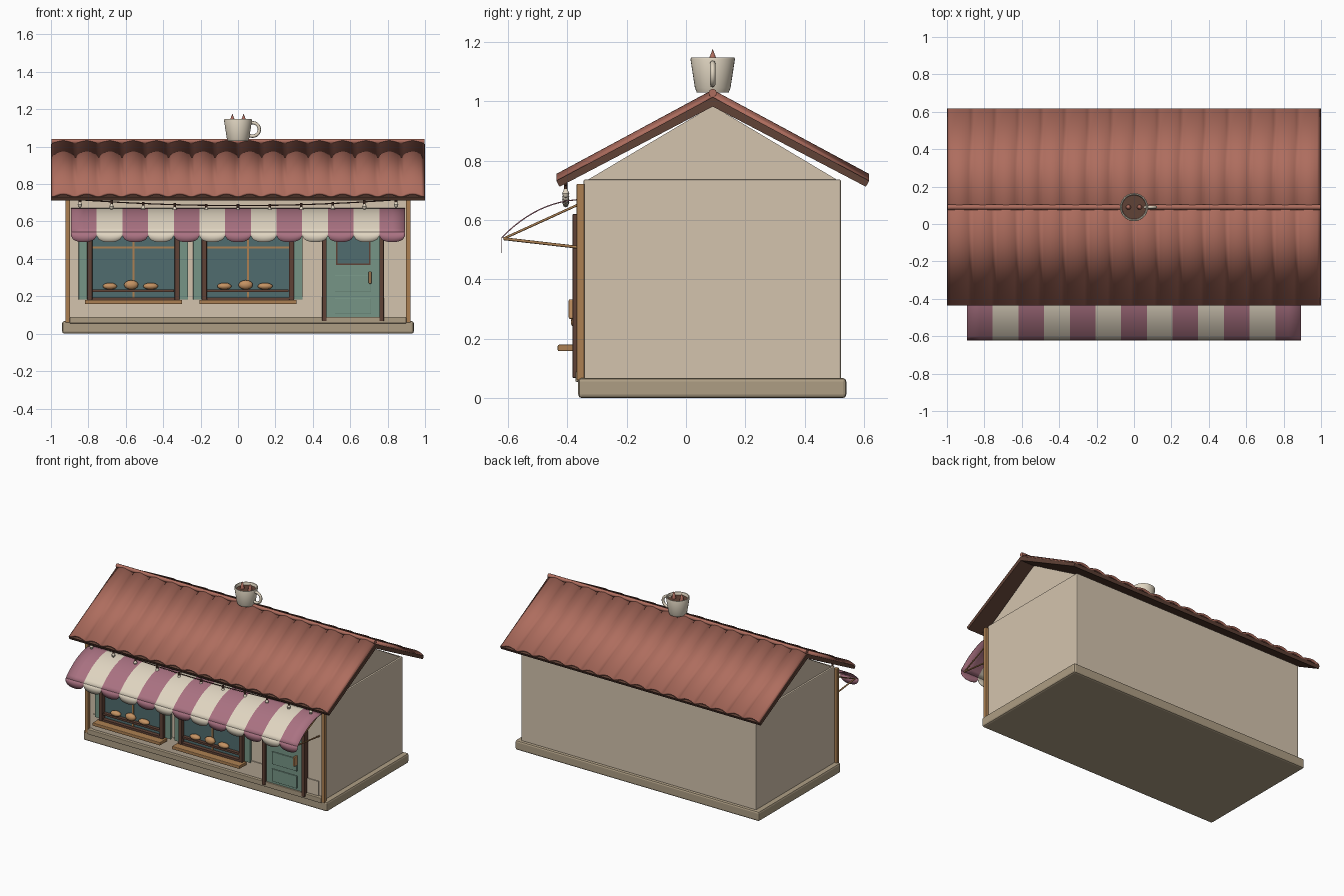
import bpy, bmesh, math
from mathutils import Vector

if "Cube" in bpy.data.objects:
    bpy.data.objects.remove(bpy.data.objects["Cube"])


def mat(name, r, g, b):
    m = bpy.data.materials.new(name)
    lin = [((c / 255 + 0.055) / 1.055) ** 2.4 for c in (r, g, b)]
    m.diffuse_color = (*lin, 1)
    m.use_nodes = True
    m.node_tree.nodes["Principled BSDF"].inputs["Base Color"].default_value = m.diffuse_color
    return m


WALL = mat("wall_beige", 212, 196, 174)
STONE = mat("plinth_tan", 174, 158, 132)
TILE = mat("terracotta", 174, 109, 94)
DARK = mat("dark_brown", 96, 66, 54)
MAUVE = mat("mauve", 170, 114, 130)
CREAM = mat("cream", 224, 213, 193)
GREEN = mat("sage_green", 118, 149, 134)
GLASS = mat("glass_teal", 80, 108, 110)
WOOD = mat("ochre_wood", 172, 128, 82)
BREAD = mat("bread", 196, 146, 98)


def finish(name, bm, mats, smooth=False, bevel=0):
    me = bpy.data.meshes.new(name)
    bm.to_mesh(me)
    bm.free()
    ob = bpy.data.objects.new(name, me)
    bpy.context.collection.objects.link(ob)
    for m in mats:
        me.materials.append(m)
    if smooth:
        bpy.ops.object.select_all(action='DESELECT')
        ob.select_set(True)
        bpy.context.view_layer.objects.active = ob
        bpy.ops.object.shade_smooth_by_angle(angle=math.radians(35))
    if bevel:
        b = ob.modifiers.new("bevel", 'BEVEL')
        b.width, b.segments = bevel, 2
    return ob


def box(name, x0, x1, y0, y1, z0, z1, m, bevel=0):
    bm = bmesh.new()
    bmesh.ops.create_cube(bm, size=1)
    for v in bm.verts:
        v.co = ((x0 + x1) / 2 + v.co.x * (x1 - x0), (y0 + y1) / 2 + v.co.y * (y1 - y0),
                (z0 + z1) / 2 + v.co.z * (z1 - z0))
    return finish(name, bm, [m], bevel=bevel)


def prism(name, pts, hx, m):
    # y-z outline extruded along x
    bm = bmesh.new()
    f = bm.faces.new([bm.verts.new((-hx, y, z)) for y, z in pts])
    r = bmesh.ops.extrude_face_region(bm, geom=[f])
    for v in r["geom"]:
        if isinstance(v, bmesh.types.BMVert):
            v.co.x = hx
    bmesh.ops.recalc_face_normals(bm, faces=bm.faces)
    return finish(name, bm, [m])


def sheet(name, hx, cols, sub, rows, fn, mats, thick):
    # strips side by side; fn(f, v) gives y, z for f across one strip
    bm = bmesh.new()
    n = cols * sub
    g = [[bm.verts.new((-hx + 2 * hx * i / n, *fn((i % sub) / sub, j / rows)))
          for i in range(n + 1)] for j in range(rows + 1)]
    for j in range(rows):
        for i in range(n):
            f = bm.faces.new((g[j][i], g[j][i + 1], g[j + 1][i + 1], g[j + 1][i]))
            f.material_index = (i // sub) % len(mats)
    bmesh.ops.recalc_face_normals(bm, faces=bm.faces)
    if sum(f.normal.dot(Vector((0, -0.5, 1))) for f in bm.faces) < 0:
        bmesh.ops.reverse_faces(bm, faces=bm.faces)
    ob = finish(name, bm, mats, smooth=True)
    s = ob.modifiers.new("thickness", 'SOLIDIFY')
    s.thickness, s.offset = thick, -1
    return ob


def lathe(name, prof, m, x, y, seg=32):
    bm = bmesh.new()
    vs = [bm.verts.new((r, 0, z)) for r, z in prof]
    es = [bm.edges.new(p) for p in zip(vs, vs[1:])]
    bmesh.ops.spin(bm, geom=vs + es, cent=(0, 0, 0), axis=(0, 0, 1), angle=2 * math.pi, steps=seg)
    bmesh.ops.remove_doubles(bm, verts=bm.verts, dist=1e-5)
    bmesh.ops.recalc_face_normals(bm, faces=bm.faces)
    bmesh.ops.translate(bm, verts=bm.verts, vec=(x, y, 0))
    return finish(name, bm, [m], smooth=True)


def tube(name, pts, r, m, cyclic=False):
    cu = bpy.data.curves.new(name, 'CURVE')
    cu.dimensions, cu.bevel_depth, cu.bevel_resolution, cu.use_fill_caps = '3D', r, 2, True
    s = cu.splines.new('POLY')
    s.points.add(len(pts) - 1)
    for p, c in zip(s.points, pts):
        p.co = (*c, 1)
    s.use_cyclic_u = cyclic
    cu.materials.append(m)
    ob = bpy.data.objects.new(name, cu)
    bpy.context.collection.objects.link(ob)


# Plinth, walls and gables
box("plinth", -0.94, 0.94, -0.363, 0.54, 0, 0.068, STONE, 0.012)
box("walls", -0.905, 0.905, -0.345, 0.522, 0.05, 0.737, WALL, 0.006)
prism("gable", [(-0.34, 0.73), (0.09, 0.985), (0.518, 0.73)], 0.893, WALL)
box("facade_base_strip", -0.9, 0.9, -0.373, -0.34, 0.055, 0.09, STONE, 0.004)
for s in (-1, 1):
    a, b = sorted((s * 0.898, s * 0.923))
    box("corner_post", a, b, -0.368, -0.342, 0.06, 0.722, WOOD, 0.003)
box("wall_panel_long", -0.87, 0.45, -0.352, -0.343, 0.09, 0.195, WALL)
box("wall_panel_short", 0.78, 0.865, -0.352, -0.343, 0.09, 0.19, WALL)

# Roof: dark boards, rounded tile columns, ridge
prism("roof_boards", [(-0.437, 0.732), (0.09, 1.014), (0.617, 0.732), (0.606, 0.712),
                      (0.09, 0.982), (-0.426, 0.712)], 1.0, DARK)
for s in (-1, 1):
    sheet("roof_tiles", 0.996, 16, 8, 1,
          lambda f, v: (0.09 + s * 0.527 * v, 1.02 - 0.284 * v + 0.019 * (1 - (2 * f - 1) ** 2)),
          [TILE], 0.014)
tube("ridge_cap", [(-0.996, 0.09, 1.028), (0.996, 0.09, 1.028)], 0.014, TILE)

# Cup on the ridge
lathe("cup", [(0, 1.03), (0.054, 1.03), (0.06, 1.045), (0.075, 1.142), (0.073, 1.147),
              (0.068, 1.147), (0.066, 1.142), (0.055, 1.06), (0, 1.06)], CREAM, 0, 0.09)
lathe("coffee", [(0, 1.128), (0.064, 1.128), (0.062, 1.11), (0, 1.11)], DARK, 0, 0.09)
tube("cup_handle", [(0.078 + 0.036 * math.cos(t * math.pi / 12), 0.09,
                     1.092 + 0.036 * math.sin(t * math.pi / 12)) for t in range(24)],
     0.009, CREAM, True)
for x in (-0.03, 0.03):
    lathe("steam", [(0, 1.12), (0.015, 1.12), (0.01, 1.15), (0, 1.176)], TILE, x, 0.09, 12)


# Awning with scalloped valance and side arms
def canopy(f, v):
    a, b, c = (-0.35, 0.671), (-0.50, 0.668), (-0.622, 0.542)
    return [(1 - v) ** 2 * p + 2 * v * (1 - v) * q + v * v * r for p, q, r in zip(a, b, c)]


def valance(f, v):
    return -0.622, 0.543 - v * (0.02 + 0.034 * math.sqrt(max(0, 1 - (2 * f - 1) ** 2)))


sheet("awning", 0.893, 13, 2, 12, canopy, [MAUVE, CREAM], 0.004)
sheet("awning_valance", 0.893, 13, 12, 2, valance, [MAUVE, CREAM], 0.003)
for x in (-0.87, 0.87):
    tube("awning_arm_low", [(x, -0.345, 0.506), (x, -0.615, 0.537)], 0.005, WOOD)
    tube("awning_arm_high", [(x, -0.345, 0.66), (x, -0.615, 0.537)], 0.004, WOOD)


# Light string under the eave
def sag(x):
    return 0.685 + 0.035 * (x / 0.9) ** 2


tube("light_wire", [(x / 10, -0.405, sag(x / 10)) for x in range(-9, 10)], 0.003, DARK)
for i in range(-5, 6):
    x = i * 0.169
    z = sag(x)
    lathe("bulb_socket", [(0, z + 0.008), (0.007, z + 0.008), (0.007, z - 0.012), (0, z - 0.012)],
          DARK, x, -0.405, 10)
    lathe("bulb", [(0, z - 0.01), (0.006, z - 0.012), (0.012, z - 0.026), (0.008, z - 0.038),
                   (0, z - 0.043)], CREAM, x, -0.405, 12)

# Shop windows with shutters, sill, shelf and bread
for c in (-0.559, 0.053):
    box("window_glass", c - 0.225, c + 0.225, -0.353, -0.344, 0.19, 0.6, GLASS)
    for s in (-1, 1):
        a, b = sorted((c + s * 0.22, c + s * 0.247))
        box("window_frame_side", a, b, -0.382, -0.344, 0.18, 0.612, DARK, 0.003)
        a, b = sorted((c + s * 0.245, c + s * 0.293))
        box("shutter", a, b, -0.36, -0.344, 0.182, 0.605, GREEN, 0.003)
    box("window_frame_top", c - 0.22, c + 0.22, -0.38, -0.344, 0.587, 0.61, DARK)
    box("window_frame_bottom", c - 0.22, c + 0.22, -0.38, -0.344, 0.18, 0.194, DARK)
    box("mullion_vertical", c - 0.005, c + 0.005, -0.36, -0.35, 0.19, 0.6, WOOD)
    box("mullion_horizontal", c - 0.22, c + 0.22, -0.36, -0.35, 0.455, 0.465, WOOD)
    box("window_sill", c - 0.26, c + 0.26, -0.432, -0.344, 0.158, 0.18, WOOD, 0.004)
    box("bread_shelf", c - 0.218, c + 0.218, -0.376, -0.35, 0.222, 0.236, DARK)
    for dx, rx, rz in ((-0.126, 0.038, 0.018), (-0.012, 0.038, 0.025), (0.092, 0.04, 0.018)):
        bm = bmesh.new()
        bmesh.ops.create_uvsphere(bm, u_segments=20, v_segments=12, radius=1)
        for v in bm.verts:
            v.co = (c + dx + v.co.x * rx, -0.366 + v.co.y * 0.022, 0.236 + rz + v.co.z * rz)
        finish("bread_roll", bm, [BREAD], smooth=True)

# Door
box("door", 0.47, 0.76, -0.362, -0.344, 0.08, 0.6, GREEN)
box("door_frame_left", 0.45, 0.474, -0.382, -0.344, 0.068, 0.615, DARK, 0.003)
box("door_frame_right", 0.756, 0.78, -0.382, -0.344, 0.068, 0.615, DARK, 0.003)
box("door_frame_top", 0.45, 0.78, -0.382, -0.344, 0.597, 0.62, DARK, 0.003)
box("door_window_rim", 0.524, 0.708, -0.368, -0.36, 0.368, 0.58, DARK)
box("door_window_glass", 0.532, 0.7, -0.371, -0.362, 0.376, 0.572, GLASS)
for z0, z1 in ((0.225, 0.312), (0.105, 0.192)):
    box("door_panel", 0.518, 0.712, -0.37, -0.361, z0, z1, GREEN, 0.003)
box("door_handle", 0.699, 0.713, -0.395, -0.36, 0.267, 0.333, BREAD, 0.004)
